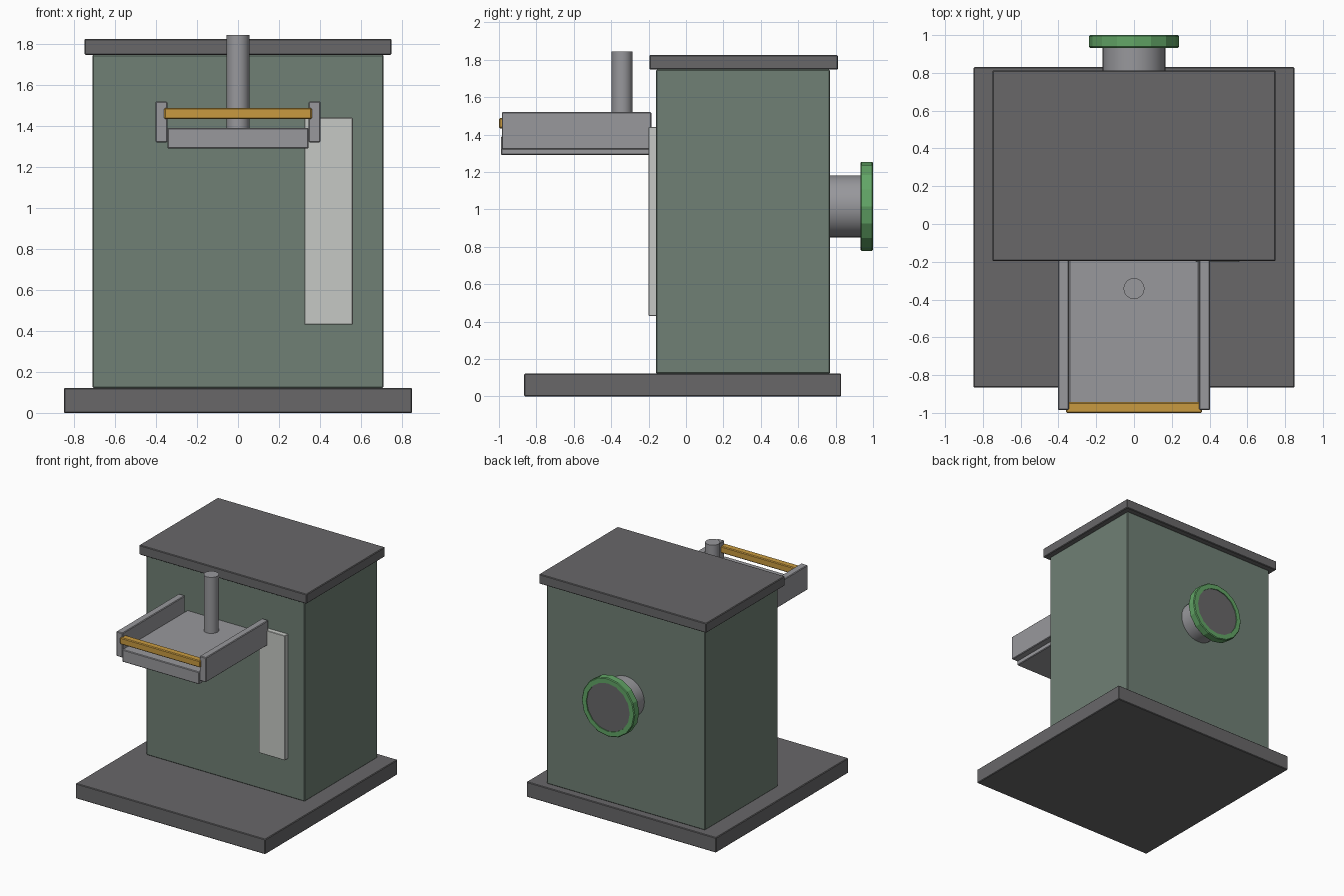
import bpy, bmesh, math
from mathutils import Matrix, Vector

cube = bpy.data.objects.get("Cube")
if cube:
    bpy.data.objects.remove(cube, do_unlink=True)


def material(name, rgb):
    m = bpy.data.materials.new(name)
    m.use_nodes = True
    m.diffuse_color = (*rgb, 1)
    m.node_tree.nodes["Principled BSDF"].inputs["Base Color"].default_value = (*rgb, 1)
    return m


sage = material("sage green", (0.162, 0.216, 0.178))
dark = material("dark grey", (0.138, 0.136, 0.141))
steel = material("light grey", (0.314, 0.314, 0.332))
amber = material("amber", (0.578, 0.323, 0.051))
green = material("bright green", (0.122, 0.376, 0.133))
pale = material("pale grey", (0.565, 0.584, 0.558))


def finish(name, bm, mat, bevel=0, smooth=False):
    mesh = bpy.data.meshes.new(name)
    bmesh.ops.recalc_face_normals(bm, faces=bm.faces)
    bm.to_mesh(mesh)
    bm.free()
    ob = bpy.data.objects.new(name, mesh)
    bpy.context.collection.objects.link(ob)
    mesh.materials.append(mat)
    if bevel:
        mod = ob.modifiers.new("soft edges", 'BEVEL')
        mod.width, mod.segments = bevel, 1
    if smooth:
        bpy.ops.object.select_all(action='DESELECT')
        ob.select_set(True)
        bpy.context.view_layer.objects.active = ob
        bpy.ops.object.shade_smooth_by_angle(angle=math.radians(35))
    return ob


def box(name, x, y, z, mat, bevel=0.005):
    """Box spanning the given (min, max) ranges."""
    bm = bmesh.new()
    size = [b - a for a, b in (x, y, z)]
    mid = Vector([(a + b) / 2 for a, b in (x, y, z)])
    bmesh.ops.create_cube(bm, size=1, matrix=Matrix.Translation(mid) @ Matrix.Diagonal((*size, 1)))
    return finish(name, bm, mat, bevel)


def cylinder(name, mid, radius, length, sides, mat, along_y=False):
    bm = bmesh.new()
    turn = Matrix.Rotation(math.pi / 2 if along_y else 0, 4, 'X')
    bmesh.ops.create_cone(bm, cap_ends=True, segments=sides, radius1=radius, radius2=radius,
                          depth=length, matrix=Matrix.Translation(mid) @ turn)
    return finish(name, bm, mat, smooth=True)


def ring(name, z, inner, outer, y0, y1, sides, mat):
    """Flat-sided ring around the y axis, spun from a chamfered profile."""
    c = 0.006
    profile = [(inner, y0), (outer - c, y0), (outer, y0 + c),
               (outer, y1 - c), (outer - c, y1), (inner, y1)]
    bm = bmesh.new()
    loops = []
    for i in range(sides):
        a = math.tau * i / sides
        loops.append([bm.verts.new((r * math.cos(a), y, z + r * math.sin(a))) for r, y in profile])
    n = len(profile)
    for i in range(sides):
        p, q = loops[i], loops[(i + 1) % sides]
        for j in range(n):
            k = (j + 1) % n
            bm.faces.new((p[j], p[k], q[k], q[j]))
    return finish(name, bm, mat)


# Housing
box("base_plate", (-0.85, 0.85), (-0.865, 0.83), (0, 0.122), dark)
box("body", (-0.71, 0.71), (-0.16, 0.77), (0.122, 1.747), sage)
box("roof", (-0.75, 0.75), (-0.195, 0.812), (1.747, 1.825), dark)
box("front_panel", (0.325, 0.56), (-0.2, -0.155), (0.43, 1.44), pale, 0.003)

# Feed tray with side rails, front bar and post
box("tray", (-0.345, 0.345), (-0.99, -0.155), (1.29, 1.39), steel)
for side, x in (("right", (-0.402, -0.345)), ("left", (0.345, 0.402))):
    box(side + "_rail", x, (-0.985, -0.185), (1.32, 1.52), steel)
box("front_bar", (-0.36, 0.36), (-1, -0.943), (1.433, 1.488), amber, 0.006)
cylinder("post", (0, -0.342, 1.617), 0.056, 0.455, 16, steel)

# Rear outlet
PORT_Z = 1.016
cylinder("outlet_pipe", (0, 0.86, PORT_Z), 0.166, 0.2, 32, steel, True)
ring("outlet_collar", PORT_Z, 0.195, 0.238, 0.933, 1.0, 16, green)
cylinder("outlet_screen", (0, 0.964, PORT_Z), 0.198, 0.058, 16, dark, True)
